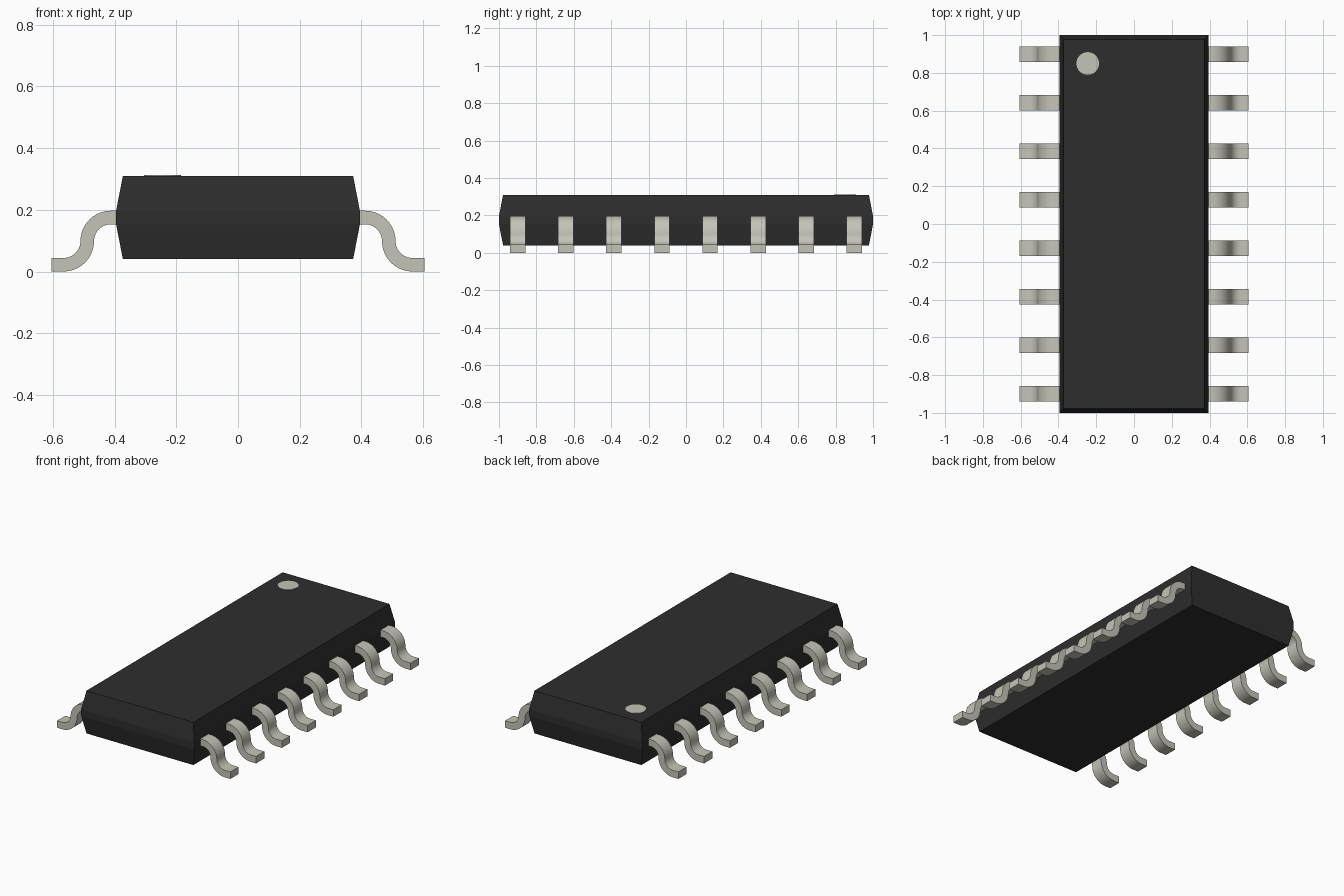
import bpy
import bmesh
from math import sin, cos, pi

cube = bpy.data.objects.get("Cube")
if cube:
    bpy.data.objects.remove(cube, do_unlink=True)


def material(name, rgb):
    m = bpy.data.materials.new(name)
    m.use_nodes = True
    m.diffuse_color = (*rgb, 1)
    m.node_tree.nodes["Principled BSDF"].inputs["Base Color"].default_value = (*rgb, 1)
    return m


black = material("black plastic", (0.027, 0.027, 0.027))
metal = material("pale metal", (0.56, 0.55, 0.48))


def add_object(name, bm, mat):
    bmesh.ops.recalc_face_normals(bm, faces=bm.faces)
    mesh = bpy.data.meshes.new(name)
    bm.to_mesh(mesh)
    bm.free()
    mesh.materials.append(mat)
    ob = bpy.data.objects.new(name, mesh)
    bpy.context.collection.objects.link(ob)
    return ob


# Package body: stacked rectangles, widest in the band where the leads exit
bm = bmesh.new()
rings = []
for z, inset in ((0.04, 0.022), (0.153, 0), (0.197, 0), (0.31, 0.022)):
    x, y = 0.395 - inset, 1 - inset
    rings.append([bm.verts.new((sx * x, sy * y, z))
                  for sx, sy in ((-1, -1), (1, -1), (1, 1), (-1, 1))])
for low, high in zip(rings, rings[1:]):
    for i in range(4):
        j = (i + 1) % 4
        bm.faces.new((low[i], low[j], high[j], high[i]))
bm.faces.new(rings[0])
bm.faces.new(rings[-1])
add_object("package_body", bm, black)

# Orientation dot on the top
bm = bmesh.new()
bmesh.ops.create_cone(bm, cap_ends=True, segments=32, radius1=0.06, radius2=0.06, depth=0.006)
bmesh.ops.translate(bm, verts=bm.verts, vec=(-0.245, 0.85, 0.309))
add_object("orientation_dot", bm, metal)

# Gull-wing lead section: two opposite quarter bends joined by flats
HALF, BEND, STEPS = 0.022, 0.0765, 10
X_BEND, Z_BEND = 0.412, HALF + BEND
outer, inner = [(0.37, 0.197)], [(0.37, 0.153)]
for i in range(STEPS + 1):
    a = pi / 2 * (1 - i / STEPS)
    for line, r in ((outer, BEND + HALF), (inner, BEND - HALF)):
        line.append((X_BEND + r * cos(a), Z_BEND + r * sin(a)))
for i in range(1, STEPS + 1):
    a = pi + pi / 2 * i / STEPS
    for line, r in ((outer, BEND - HALF), (inner, BEND + HALF)):
        line.append((X_BEND + 2 * BEND + r * cos(a), Z_BEND + r * sin(a)))
outer.append((0.605, 2 * HALF))
inner.append((0.605, 0))


def make_lead(name, side, y, width=0.082):
    bm = bmesh.new()
    rows = [[bm.verts.new((side * x, y + s * width / 2, z))
             for (x, z), s in ((o, -1), (o, 1), (n, 1), (n, -1))]
            for o, n in zip(outer, inner)]
    for a, b in zip(rows, rows[1:]):
        for i in range(4):
            j = (i + 1) % 4
            bm.faces.new((a[i], a[j], b[j], b[i]))
    bm.faces.new(rows[0])
    bm.faces.new(rows[-1])
    ob = add_object(name, bm, metal)
    bpy.ops.object.select_all(action="DESELECT")
    ob.select_set(True)
    bpy.context.view_layer.objects.active = ob
    bpy.ops.object.shade_smooth_by_angle(angle=pi / 6)


# Eight leads on each side
for side, label in ((1, "left"), (-1, "right")):
    for i in range(8):
        make_lead(f"{label}_lead_{i + 1}", side, (i - 3.5) * 0.257)
